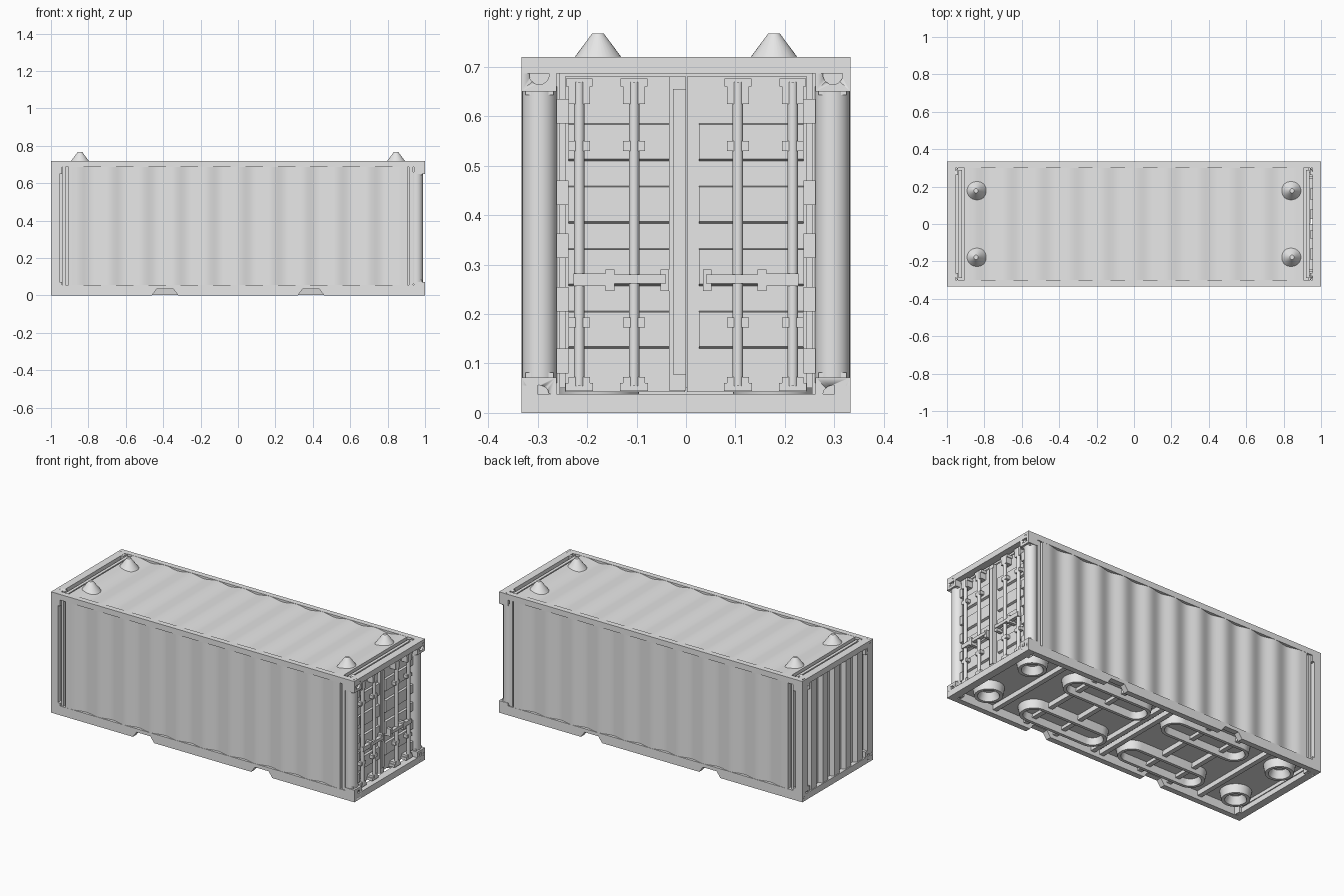
import bpy, bmesh, math
from mathutils import Matrix, Vector

cube = bpy.data.objects.get("Cube")
if cube:
    bpy.data.objects.remove(cube, do_unlink=True)

GREY = (0.8, 0.8, 0.8, 1)
paint = bpy.data.materials.new("grey_paint")
paint.use_nodes = True
paint.diffuse_color = GREY
paint.node_tree.nodes["Principled BSDF"].inputs["Base Color"].default_value = GREY

# overall half length, half width, height
L, W, H = 1.0, 0.333, 0.72
BOTH = (-1, 1)


def finish(name, bm):
    bmesh.ops.recalc_face_normals(bm, faces=bm.faces)
    mesh = bpy.data.meshes.new(name)
    bm.to_mesh(mesh)
    bm.free()
    mesh.materials.append(paint)
    mesh.shade_smooth()
    mesh.set_sharp_from_angle(angle=math.radians(30))
    obj = bpy.data.objects.new(name, mesh)
    bpy.context.collection.objects.link(obj)
    return obj


def add_box(bm, x, y, z):
    """Box from (low, high) ranges."""
    size = [abs(r[1] - r[0]) for r in (x, y, z)]
    mid = [(r[0] + r[1]) / 2 for r in (x, y, z)]
    bmesh.ops.create_cube(bm, size=1, matrix=Matrix.Translation(mid) @ Matrix.Diagonal((*size, 1)))


def boxes(name, ranges, mx=(1,), my=(1,)):
    bm = bmesh.new()
    for x, y, z in ranges:
        for a in mx:
            for b in my:
                add_box(bm, [a * v for v in x], [b * v for v in y], z)
    return finish(name, bm)


def add_rod(bm, centre, axis, r1, r2, depth, seg=24):
    turn = Vector((0, 0, 1)).rotation_difference(Vector(axis)).to_matrix().to_4x4()
    bmesh.ops.create_cone(bm, cap_ends=True, segments=seg, radius1=r1, radius2=r2,
                          depth=depth, matrix=Matrix.Translation(centre) @ turn)


def add_prism(bm, pts, axis, lo, hi):
    """Closed profile extruded along one axis; points use the other two axes in order."""
    ends = []
    for t in (lo, hi):
        ends.append([bm.verts.new([*p[:axis], t, *p[axis:]]) for p in pts])
    for e in ends:
        bm.faces.new(e)
    for i in range(len(pts)):
        j = i - 1
        bm.faces.new((ends[0][j], ends[0][i], ends[1][i], ends[1][j]))


# inner body that closes the shell
boxes("inner_body", [((-0.965, 0.935), (-0.305, 0.305), (0.05, 0.695))])

# wavy side walls and roof
PERIOD, WAVES = 0.173, 10
EDGE = PERIOD * WAVES / 2


def wave_profile(outer, back, depth, steps=14):
    pts = [(-0.905, back), (-0.905, outer)]
    for i in range(WAVES * steps + 1):
        x = -EDGE + i * PERIOD / steps
        pts.append((x, outer - depth * (1 - math.cos(2 * math.pi * x / PERIOD + math.pi * WAVES)) / 2))
    return pts + [(0.905, outer), (0.905, back)]


for side, name in ((-1, "front_wall"), (1, "back_wall")):
    bm = bmesh.new()
    add_prism(bm, [(x, side * y) for x, y in wave_profile(W - 0.001, 0.3, 0.016)], 2, 0.052, 0.688)
    finish(name, bm)
bm = bmesh.new()
add_prism(bm, wave_profile(H - 0.001, 0.69, 0.012), 1, -0.302, 0.302)
finish("roof", bm)

# lower side rails with fork lift notches
rail = [(-L, 0)]
for c in (-0.39, 0.39):
    rail += [(c - 0.07, 0), (c - 0.045, 0.034), (c + 0.045, 0.034), (c + 0.07, 0)]
rail += [(L, 0), (L, 0.055), (-L, 0.055)]
bm = bmesh.new()
for s in BOTH:
    add_prism(bm, rail, 1, s * 0.3, s * W)
finish("lower_side_rails", bm)

# remaining frame
boxes("upper_side_rails", [((-L, L), (0.3, W), (0.686, H))], my=BOTH)
boxes("end_rails", [((0.955, L), (-0.3, 0.3), (0.686, H)),
                    ((0.955, L), (-0.3, 0.3), (0, 0.038))], mx=BOTH)
boxes("rear_posts", [((-L, -0.955), (0.28, W), (0.05, 0.69)),
                     ((-0.937, -0.922), (0.3, 0.325), (0.05, 0.69))], my=BOTH)
boxes("door_posts", [((0.915, 0.935), (0.27, 0.328), (0.05, 0.69)),
                     ((0.925, 0.955), (0.255, 0.275), (0.038, 0.69))], my=BOTH)
boxes("roof_header_bars", [((0.92, 0.938), (-0.29, 0.29), (0.69, 0.712))], mx=BOTH)

# round posts beside the doors, with collars
bm = bmesh.new()
for s in BOTH:
    add_rod(bm, (0.955, s * 0.296, 0.36), (0, 0, 1), 0.035, 0.035, 0.6, 32)
    for z in (0.076, 0.649):
        add_box(bm, (0.93, 0.985), (s * 0.268, s * 0.325), (z - 0.006, z + 0.006))
finish("round_door_posts", bm)

# corner castings with round sockets cut in their outer faces
castings = boxes("corner_castings", [((0.94, L), (0.262, W), (0.65, H)),
                                     ((0.94, L), (0.262, W), (0, 0.072))], BOTH, BOTH)
bm = bmesh.new()
for a in BOTH:
    for b in BOTH:
        for z, end in ((0.684, H), (0.036, 0)):
            add_rod(bm, (a * L, b * 0.297, z), (1, 0, 0), 0.02, 0.02, 0.024)
            add_rod(bm, (a * 0.967, b * 0.3, end), (0, 0, 1), 0.02, 0.02, 0.024)
cutter = finish("socket_cutter", bm)
cutter.hide_render = True
cut = castings.modifiers.new("sockets", 'BOOLEAN')
cut.operation, cut.object, cut.solver = 'DIFFERENCE', cutter, 'EXACT'
bpy.context.view_layer.objects.active = castings
bpy.ops.object.modifier_apply(modifier=cut.name)
bpy.data.objects.remove(cutter, do_unlink=True)

# ribbed end wall opposite the doors
RIBS, STEP = 5, 0.108
pts = [(-0.95, -0.285), (-0.972, -0.285)]
for i in range(RIBS):
    c = (i - (RIBS - 1) / 2) * STEP
    pts += [(-0.972, c - 0.036), (-0.995, c - 0.024), (-0.995, c + 0.024), (-0.972, c + 0.036)]
pts += [(-0.972, 0.285), (-0.95, 0.285)]
bm = bmesh.new()
add_prism(bm, pts, 2, 0.03, 0.69)
finish("ribbed_end_wall", bm)

# door leaves with raised bands
boxes("door_leaves", [((0.93, 0.943), (0.002, 0.245), (0.042, 0.68))], my=BOTH)
bm = bmesh.new()
for s in BOTH:
    for i in range(4):
        z = 0.168 + i * 0.1265
        add_prism(bm, [(0.94, z - 0.039), (0.956, z - 0.034), (0.956, z + 0.036), (0.94, z + 0.038)],
                  1, s * 0.026 if s > 0 else -0.034, s * 0.238)
finish("door_bands", bm)
boxes("door_seal", [((0.94, 0.962), (-0.034, 0), (0.045, 0.68)),
                    ((0.94, 0.967), (-0.026, 0), (0.078, 0.655))])
boxes("door_hinges", [((0.935, 0.972), (0.238, 0.262), (z - 0.025, z + 0.025))
                      for z in (0.105, 0.23, 0.338, 0.445, 0.61)], my=BOTH)

# locking rods, brackets and handles
bm = bmesh.new()
for y in (-0.216, -0.105, 0.105, 0.216):
    add_rod(bm, (0.972, y, 0.362), (0, 0, 1), 0.0105, 0.0105, 0.615, 16)
    for z, h, w in ((0.643, 0.018, 0.022), (0.668, 0.008, 0.027), (0.54, 0.01, 0.022),
                    (0.183, 0.01, 0.022), (0.065, 0.008, 0.022), (0.052, 0.008, 0.028)):
        add_box(bm, (0.94, 0.979), (y - w, y + w), (z - h, z + h))
finish("locking_rods", bm)
handles = [((0.965, 0.987), (0.04, 0.145), (0.262, 0.28)),
           ((0.965, 0.987), (0.15, 0.228), (0.257, 0.282)),
           ((0.94, 0.99), (0.145, 0.163), (0.246, 0.29)),
           ((0.94, 0.982), (0.034, 0.052), (0.246, 0.29))]
boxes("door_handles", handles, my=BOTH)

# stacking cones on the roof
bm = bmesh.new()
for a in BOTH:
    for b in BOTH:
        add_rod(bm, (a * 0.845, b * 0.178, 0.738), (0, 0, 1), 0.055, 0.012, 0.058, 32)
        bmesh.ops.translate(bm, verts=bm.verts[-64:], vec=(0, 0, 0))
finish("stacking_cones", bm)


# round and long sockets under the floor
def add_socket(bm, cx, cy, half, levels, seg=16):
    loops = []
    for r, z in levels:
        loop = []
        for s in (1, -1):
            for i in range(seg + 1):
                a = math.pi * (i / seg - 0.5) + (0 if s > 0 else math.pi)
                loop.append(bm.verts.new((cx + s * half + r * math.cos(a), cy + r * math.sin(a), z)))
        loops.append(loop)
    for p, q in zip(loops, loops[1:]):
        for i in range(len(p)):
            bm.faces.new((p[i - 1], p[i], q[i], q[i - 1]))
    bm.faces.new(loops[-1])
    bmesh.ops.remove_doubles(bm, verts=bm.verts, dist=1e-5)


bm = bmesh.new()
for a in BOTH:
    for b in BOTH:
        add_socket(bm, a * 0.845, b * 0.178, 0, ((0.085, 0.052), (0.076, 0.002), (0.058, 0.002), (0.04, 0.046)))
        add_socket(bm, a * 0.335, b * 0.178, 0.2, ((0.085, 0.052), (0.076, 0.002), (0.058, 0.002), (0.048, 0.04)))
finish("floor_sockets", bm)

# floor beams
boxes("floor_beams", [((x - 0.014, x + 0.014), (-0.3, 0.3), (0.022, 0.052))
                      for x in (0.03, 0.29, 0.49, 0.7)], mx=BOTH)
